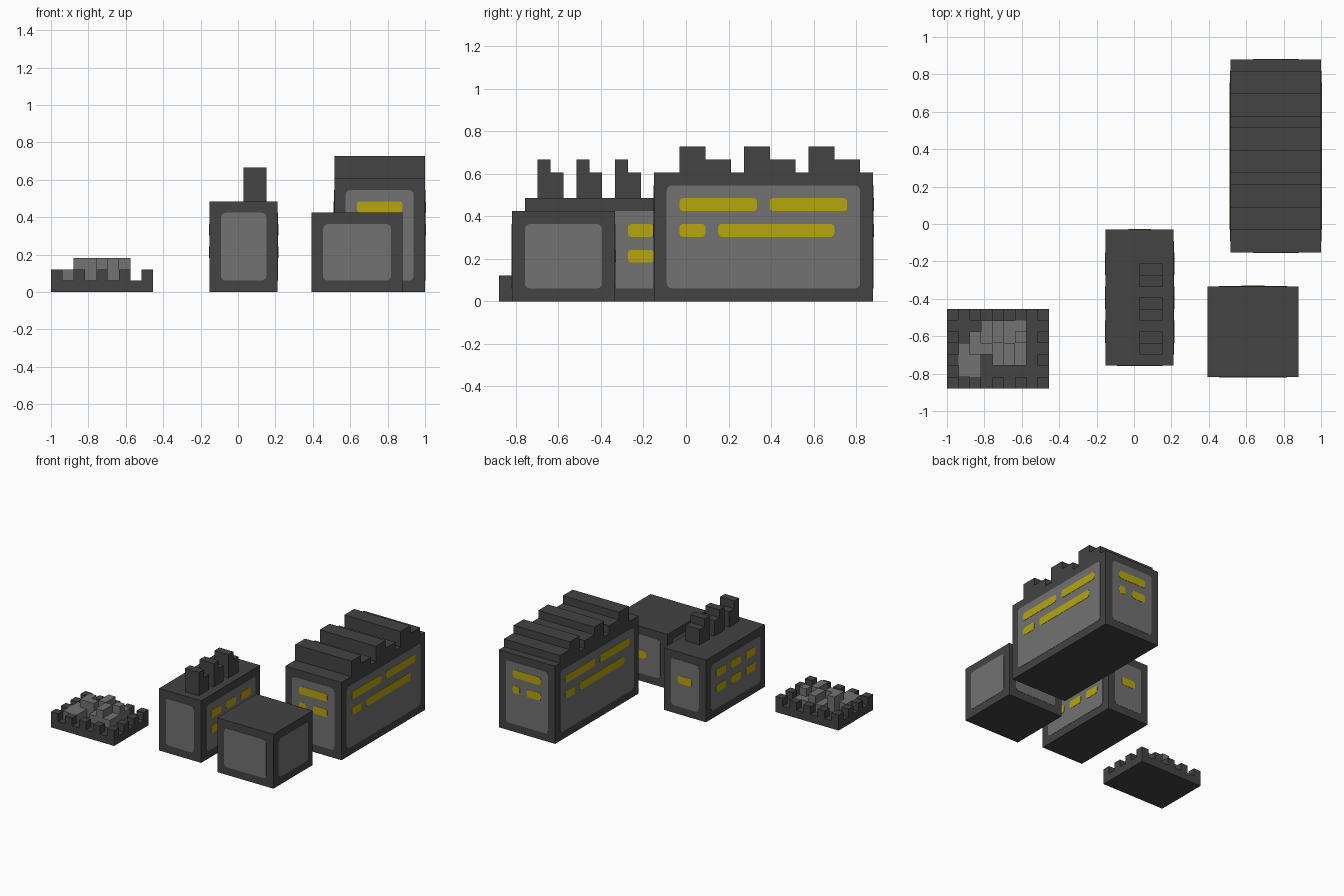
import bpy, bmesh, math
from mathutils import Vector

if "Cube" in bpy.data.objects:
    bpy.data.objects.remove(bpy.data.objects["Cube"])

V = 2 / 33                      # grid unit: the model is 33 x 29 units
OX, OY = -1.0, -29 / 2 * V


def mat(name, c):
    m = bpy.data.materials.new(name)
    m.diffuse_color = (*c, 1)
    m.use_nodes = True
    m.node_tree.nodes["Principled BSDF"].inputs["Base Color"].default_value = m.diffuse_color
    return m


DARK = mat("dark grey", (0.056, 0.056, 0.056))
LIGHT = mat("mid grey", (0.168, 0.168, 0.168))
YELLOW = mat("window yellow", (0.47, 0.38, 0.0045))


def P(x, y, z):
    return Vector((OX + x * V, OY + y * V, z * V))


def finish(bm, name, material):
    bmesh.ops.recalc_face_normals(bm, faces=bm.faces)
    me = bpy.data.meshes.new(name)
    bm.to_mesh(me)
    bm.free()
    me.materials.append(material)
    ob = bpy.data.objects.new(name, me)
    bpy.context.collection.objects.link(ob)
    return ob


def prism(name, pts, vec, material):
    """Extrude a closed outline along a vector."""
    bm = bmesh.new()
    f = bm.faces.new([bm.verts.new(p) for p in pts])
    r = bmesh.ops.extrude_face_region(bm, geom=[f])
    vs = [g for g in r["geom"] if isinstance(g, bmesh.types.BMVert)]
    bmesh.ops.translate(bm, verts=vs, vec=vec)
    return finish(bm, name, material)


def profile_x(name, x0, x1, yz, material):
    """Side outline in y,z run from x0 to x1."""
    return prism(name, [P(x0, y, z) for y, z in yz], Vector(((x1 - x0) * V, 0, 0)), material)


def box(name, x0, x1, y0, y1, z0, z1, material):
    return profile_x(name, x0, x1, [(y0, z0), (y1, z0), (y1, z1), (y0, z1)], material)


def heightfield(name, heights, base, material):
    """One watertight mesh of unit columns; internal walls are left out."""
    bm = bmesh.new()
    h = lambda i, j: heights.get((i, j), base)
    for (i, j), t in heights.items():
        c = [(i, j), (i + 1, j), (i + 1, j + 1), (i, j + 1)]
        for z in (t, base):
            bm.faces.new([bm.verts.new(P(x, y, z)) for x, y in c])
        for k, (di, dj) in enumerate([(0, -1), (1, 0), (0, 1), (-1, 0)]):
            a, b = c[k], c[(k + 1) % 4]
            for z in range(max(base, h(i + di, j + dj)), t):
                bm.faces.new([bm.verts.new(P(*q)) for q in
                              ((*a, z), (*b, z), (*b, z + 1), (*a, z + 1))])
    bmesh.ops.remove_doubles(bm, verts=bm.verts, dist=1e-4)
    return finish(bm, name, material)


def wall_plate(name, foot, side, rect, r, lift, material):
    """Round-cornered plate on a wall; u runs left to right seen from outside."""
    x0, x1, y0, y1 = foot
    o, du, n = {"front": ((x0, y0), (1, 0), (0, -1)),
                "right": ((x1, y0), (0, 1), (1, 0)),
                "back": ((x1, y1), (-1, 0), (0, 1)),
                "left": ((x0, y1), (0, -1), (-1, 0))}[side]
    u0, u1, z0, z1 = rect
    pts = []
    for k, (cu, cz) in enumerate([(u1 - r, z1 - r), (u0 + r, z1 - r),
                                  (u0 + r, z0 + r), (u1 - r, z0 + r)]):
        for s in range(4):
            a = math.radians(k * 90 + s * 30)
            u, z = cu + r * math.cos(a), cz + r * math.sin(a)
            pts.append(P(o[0] + du[0] * u, o[1] + du[1] * u, z))
    prism(name, pts, Vector((n[0], n[1], 0)) * lift, material)


def dress(label, foot, height, windows):
    """Grey panel on all four walls, then the windows listed per wall."""
    x0, x1, y0, y1 = foot
    for side in ("front", "right", "back", "left"):
        w = x1 - x0 if side in ("front", "back") else y1 - y0
        wall_plate(f"{label}_{side}_panel", foot, side, (1, w - 1, 1, height - 1),
                   0.42, 0.002, LIGHT)
        for k, rect in enumerate(windows.get(side, [])):
            wall_plate(f"{label}_{side}_window_{k + 1}", foot, side, rect,
                       0.27, 0.004, YELLOW)


# Long hall with stepped roof ridges
hall = (25, 33, 12, 29)
outline = [(12, 0), (29, 0), (29, 10)]
for y in (24, 19, 14):
    outline += [(y + 4, 10), (y + 4, 11), (y + 2, 11), (y + 2, 12), (y, 12), (y, 10)]
outline.append((12, 10))
profile_x("hall_body", 25, 33, outline, DARK)
ends = [(2, 6, 7, 8), (2, 3, 5, 6), (4, 6, 5, 6)]
sides = [(2, 8, 7, 8), (9, 15, 7, 8), (2, 4, 5, 6), (5, 14, 5, 6)]
dress("hall", hall, 10, {"front": ends, "back": ends, "right": sides, "left": sides})

# Workshop with three stepped chimneys
shop = (14, 20, 2, 14)
box("workshop_body", *shop, 0, 8, DARK)
for n, y in enumerate((3, 6, 9)):
    profile_x(f"workshop_chimney_{n + 1}", 17, 19,
              [(y, 8), (y + 2, 8), (y + 2, 10), (y + 1, 10), (y + 1, 11), (y, 11)], DARK)
grid = [(u, u + 2, z, z + 1) for z in (3, 5) for u in (2, 5, 8)]
dress("workshop", shop, 8, {"right": grid, "left": grid, "back": [(2, 4, 4, 5)]})

# Plain storage block
store = (23, 31, 1, 9)
box("store_body", *store, 0, 7, DARK)
dress("store", store, 7, {"back": [(3, 5, 3, 4)]})

# Ore tray with a notched rim
tray = {}
for i in range(9):
    for j in range(7):
        rim = i in (0, 8) or j in (0, 6)
        tray[i, j] = 2 if rim and i % 2 == 0 and j % 2 == 0 else 1
heightfield("ore_tray", tray, 0, DARK)

# Ore heap of loose blocks
rows = {1: (1, 3), 2: (1, 4), 3: (3, 5), 4: (2, 5), 5: (2, 5), 6: (2, 5)}
tall = {(2, 3), (2, 4), (3, 3), (4, 4), (4, 5), (5, 2), (5, 3), (6, 4)}
heap = {(i, j): 3 if (i, j) in tall else 2
        for i, (a, b) in rows.items() for j in range(a, b + 1)}
heightfield("ore_heap", heap, 1, LIGHT)
